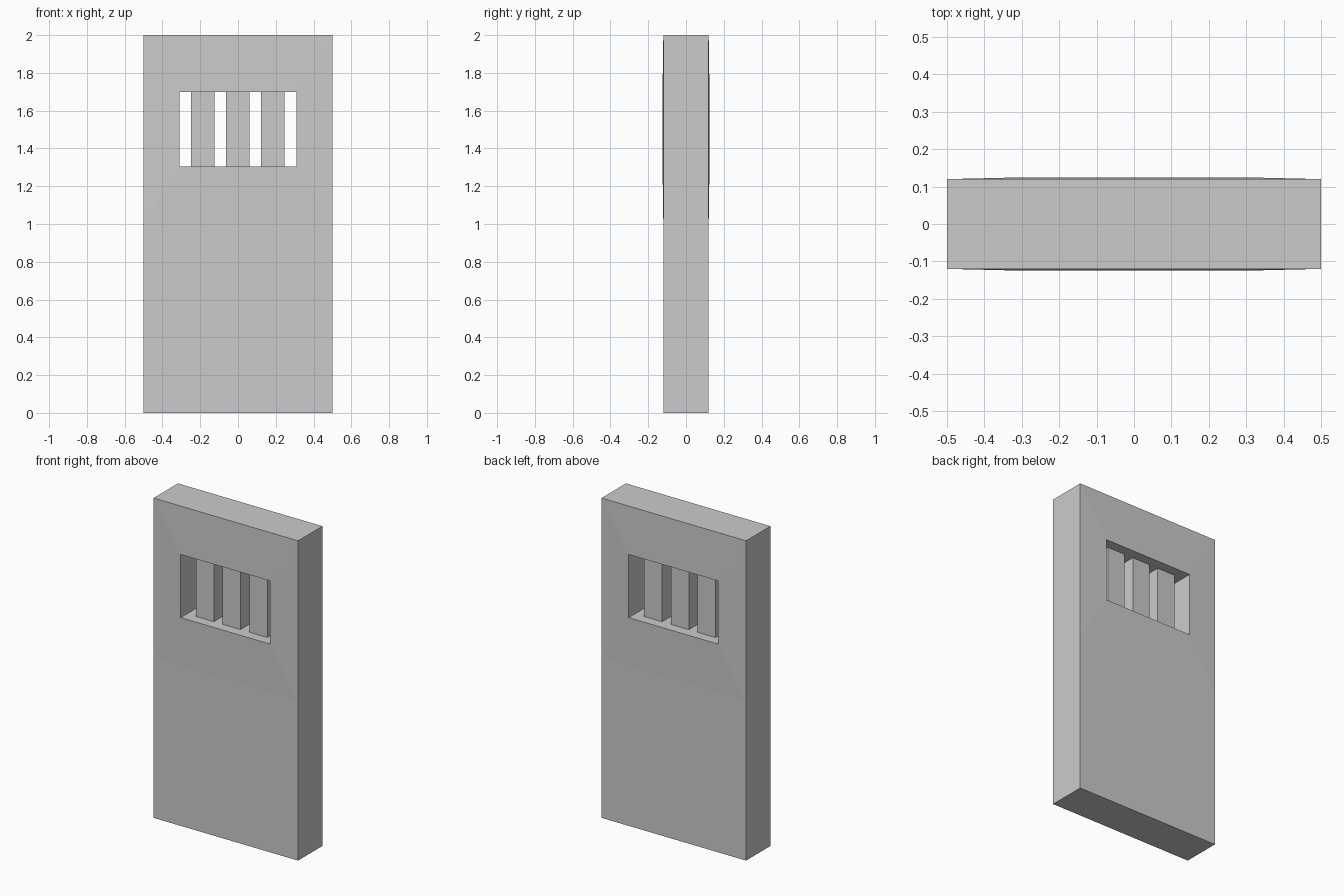
import bpy, bmesh

if "Cube" in bpy.data.objects:
    bpy.data.objects.remove(bpy.data.objects["Cube"])

HW, MID, TOP = 0.5, 1.0, 2.0          # slab half width, panel seam, height
WIN, WB, WT = 0.309, 1.305, 1.70      # window half width, bottom, top
EDGE_Y, RIM_Y = 0.12, 0.1245          # half depth at the edge and window rim
BAR = 0.0617                          # bar half thickness


def add_mesh(name, bm):
    bmesh.ops.recalc_face_normals(bm, faces=bm.faces)
    mesh = bpy.data.meshes.new(name)
    bm.to_mesh(mesh)
    bm.free()
    obj = bpy.data.objects.new(name, mesh)
    bpy.context.collection.objects.link(obj)
    return obj


# Door slab: plain lower panel, upper frame swelling slightly to the window rim
outline = [(-HW, MID), (HW, MID), (HW, TOP), (-HW, TOP)]
window = [(-WIN, WB), (WIN, WB), (WIN, WT), (-WIN, WT)]
feet = [(-HW, 0), (HW, 0)]
bm = bmesh.new()
sides = []
for s in (-1, 1):
    outer = [bm.verts.new((x, s * EDGE_Y, z)) for x, z in outline]
    inner = [bm.verts.new((x, s * RIM_Y, z)) for x, z in window]
    base = [bm.verts.new((x, s * EDGE_Y, z)) for x, z in feet]
    for i in range(4):
        j = (i + 1) % 4
        bm.faces.new((outer[i], outer[j], inner[j], inner[i]))
    bm.faces.new((base[0], base[1], outer[1], outer[0]))
    sides.append((base + outer[1:] + outer[:1], inner))

# Walls around the outside and through the window
for front, back in zip(*sides):
    n = len(front)
    for i in range(n):
        j = (i + 1) % n
        bm.faces.new((front[i], front[j], back[j], back[i]))
add_mesh("door_slab", bm)

# Square window bars
for i, x in enumerate((-0.186, -0.001, 0.184)):
    bm = bmesh.new()
    bmesh.ops.create_cube(bm, size=1)
    bmesh.ops.scale(bm, vec=(2 * BAR, 2 * BAR, WT - WB), verts=bm.verts)
    bar = add_mesh(f"window_bar_{i + 1}", bm)
    bar.location = (x, 0, (WT + WB) / 2)
